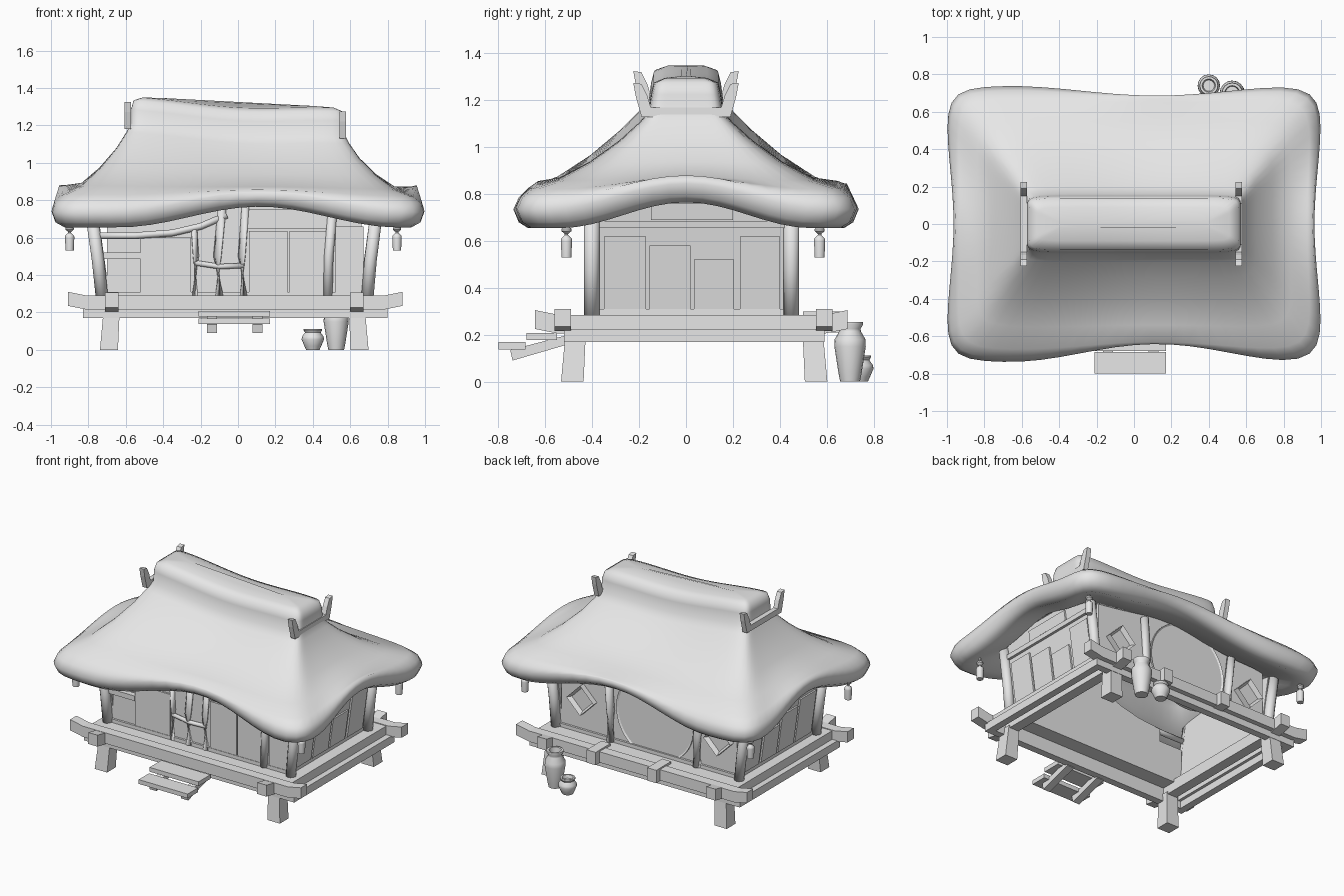
import bpy, bmesh, math
from mathutils import Vector, Matrix

cube = bpy.data.objects.get("Cube")
if cube:
    bpy.data.objects.remove(cube, do_unlink=True)

mat = bpy.data.materials.new("plain grey")
mat.use_nodes = True
grey = (0.8, 0.8, 0.8, 1)
mat.diffuse_color = grey
mat.node_tree.nodes["Principled BSDF"].inputs["Base Color"].default_value = grey


def finish(name, bm, smooth=False, lean=0):
    """Turn a bmesh into an object; lean tips it outward along x."""
    for v in bm.verts:
        v.co.x += lean * 0.14 * (v.co.z - 0.3)
    bmesh.ops.recalc_face_normals(bm, faces=bm.faces)
    me = bpy.data.meshes.new(name)
    bm.to_mesh(me)
    bm.free()
    me.materials.append(mat)
    for p in me.polygons:
        p.use_smooth = smooth
    ob = bpy.data.objects.new(name, me)
    bpy.context.collection.objects.link(ob)
    return ob


def box(name, x, y, z, lean=0):
    bm = bmesh.new()
    bmesh.ops.create_cube(bm, size=1)
    for v in bm.verts:
        v.co = [r[0] if c < 0 else r[1] for c, r in zip(v.co, (x, y, z))]
    return finish(name, bm, lean=lean)


def prism(name, pts, axis, a, b):
    """Extrude a profile along x or y; the profile is (other axis, z)."""
    bm = bmesh.new()
    place = (lambda p: (a, p[0], p[1])) if axis == "x" else (lambda p: (p[0], a, p[1]))
    f = bm.faces.new([bm.verts.new(place(p)) for p in pts])
    new = bmesh.ops.extrude_face_region(bm, geom=[f])["geom"]
    step = Vector((b - a, 0, 0) if axis == "x" else (0, b - a, 0))
    bmesh.ops.translate(bm, vec=step, verts=[v for v in new if isinstance(v, bmesh.types.BMVert)])
    return finish(name, bm)


def loft(name, rings, smooth=True):
    bm = bmesh.new()
    loops = [[bm.verts.new(p) for p in r] for r in rings]
    n = len(loops[0])
    for a, b in zip(loops, loops[1:]):
        for i in range(n):
            bm.faces.new((a[i], a[(i + 1) % n], b[(i + 1) % n], b[i]))
    bm.faces.new(loops[0])
    bm.faces.new(loops[-1])
    return finish(name, bm, smooth)


def lathe(name, x, y, profile, n=16):
    turn = [2 * math.pi * i / n for i in range(n)]
    ob = loft(name, [[(x + r * math.cos(t), y + r * math.sin(t), z) for t in turn] for r, z in profile])
    bpy.context.view_layer.objects.active = ob
    ob.select_set(True)
    bpy.ops.object.shade_smooth_by_angle(angle=math.radians(40))
    ob.select_set(False)


def pole(name, path, r):
    """Round timber following a path."""
    rings = []
    for i, p in enumerate(path):
        d = Vector(path[min(i + 1, len(path) - 1)]) - Vector(path[max(i - 1, 0)])
        q = d.to_track_quat("Z", "Y")
        rings.append([Vector(p) + q @ Vector((r * math.cos(t), r * math.sin(t), 0))
                      for t in [math.pi * k / 6 for k in range(12)]])
    return loft(name, rings)


def framed_plate(name, x, y, z, r, sides, border, depth, out):
    """Flat polygon on the back wall with a raised rim."""
    bm = bmesh.new()
    bmesh.ops.create_cone(bm, cap_ends=True, segments=sides, radius1=r, radius2=r, depth=out)
    bmesh.ops.rotate(bm, matrix=Matrix.Rotation(-math.pi / 2, 3, "X"), verts=bm.verts)
    bmesh.ops.translate(bm, vec=(x, y, z), verts=bm.verts)
    bm.normal_update()
    face = max(bm.faces, key=lambda f: f.normal.y)
    bmesh.ops.inset_region(bm, faces=[face], thickness=border)
    bmesh.ops.translate(bm, vec=(0, -depth, 0), verts=face.verts)
    return finish(name, bm)


# Thatched roof: stacked rounded rectangles from the inside, round the eave, up to the ridge
def swell(u):
    return 0.5 + 0.5 * math.cos(math.pi * min(1, abs(u) / 0.8))


def roof_ring(hx, hy, z, lift, steps=20):
    pts = []
    front_lift = 0.65 if z > 0.75 else 1
    for side in range(4):
        for k in range(steps):
            s = 2 * k / steps - 1
            u, v = [(s, -1), (1, s), (-s, 1), (-1, -s)][side]
            rounding = (abs(u) ** 11 + abs(v) ** 11) ** (1 / 11)
            cu, cv = swell(u - 0.12), swell(v)
            u, v = u / rounding, v / rounding
            pinch = lift / 0.11
            x = hx * u * (1 - 0.035 * pinch * cv)
            y = hy * v * (1 - (0.13 if v < 0 else 0.07) * pinch * cu)
            tilt = max(0, min(1, (z - 0.8) / 0.3))
            x0 = x / 0.57
            shift = 0.015 * min(1, x0 * x0) - 0.03 * x0 - 0.015 * swell(x0)
            pts.append((x, y, z + lift * (front_lift * cu + cv) + tilt * shift))
    return pts


roof_shape = [
    (.50, .10, 1.04, 0), (.70, .40, .82, .03), (.76, .45, .73, .08), (.87, .61, .68, .10),
    (.935, .675, .655, .11), (.98, .715, .68, .11), (1.0, .738, .735, .11), (.985, .715, .785, .095),
    (.94, .67, .825, .05), (.84, .55, .865, .015), (.74, .41, .945, .005), (.65, .285, 1.04, 0),
    (.595, .20, 1.12, 0), (.572, .16, 1.165, 0), (.572, .15, 1.24, 0), (.558, .138, 1.29, 0),
    (.51, .09, 1.31, 0), (.40, .02, 1.318, 0)]
loft("thatched_roof", [roof_ring(*r) for r in roof_shape])

# Forked ornaments at the ridge ends
for side, x, dz in (("left", .56, 0), ("right", -.59, .05)):
    half = [(.15, 1.17), (.165, 1.22), (.19, 1.27), (.225, 1.275), (.215, 1.22), (.19, 1.13)]
    fork = half + [(-y, z) for y, z in reversed(half)]
    prism("ridge_fork_" + side, [(y, z + dz) for y, z in fork], "x", x - .017, x + .017)


# Raised platform: rim beams below a thin ring of boards, open in the middle
def frame(name, x, y, hole_x, hole_y, z):
    box(name + "_front", x, (y[0], hole_y[0]), z)
    box(name + "_back", x, (hole_y[1], y[1]), z)
    box(name + "_right", (x[0], hole_x[0]), hole_y, z)
    box(name + "_left", (hole_x[1], x[1]), hole_y, z)


inner_x, inner_y = (-.68, .64), (-.365, .415)
frame("rim_beam", (-.83, .80), (-.52, .59), (-.78, .75), (-.47, .54), (.17, .225))
frame("deck_boards", (-.79, .76), (-.50, .56), inner_x, inner_y, (.265, .285))
frame("deck_edge", (-.79, .76), (-.50, .56), (-.76, .73), (-.47, .53), (.22, .267))
frame("sill", (-.72, .68), (-.40, .45), inner_x, inner_y, (.285, .31))


def upturned(a, b, z0, z1):
    return [(a, z0 + .02), (a + .10, z0), (b - .10, z0), (b, z0 + .02),
            (b, z1 + .02), (b - .10, z1), (a + .10, z1), (a, z1 + .02)]


for side, y in (("front", -.525), ("back", .59)):
    prism("long_beam_" + side, upturned(-.91, .88, .215, .29), "y", y - .035, y + .035)
for side, x in (("right", -.675), ("left", .635)):
    prism("cross_beam_" + side, upturned(-.645, .69, .205, .285), "x", x - .036, x + .036)
for i, x in enumerate((-.20, .27)):
    box("back_joist_%d" % i, (x - .035, x + .035), (.50, .665), (.21, .30))

# Splayed legs
for sx, x in ((-1, -.675), (1, .635)):
    for sy, y in ((-1, -.47), (1, .54)):
        rings = []
        for z, w, o in ((0, .048, .015), (.22, .043, 0)):
            rings.append([(x + sx * o + a * w, y + sy * o + b * w, z)
                          for a, b in ((-1, -1), (1, -1), (1, 1), (-1, 1))])
        loft("leg", rings, smooth=False)

# Entrance steps
box("lower_step", (-.21, .17), (-.80, -.685), (.138, .168))
box("upper_step", (-.21, .17), (-.68, -.55), (.178, .208))
for x in (-.14, .105):
    prism("step_stringer", [(-.74, .09), (-.75, .135), (-.52, .195), (-.50, .16)], "x", x - .027, x + .027)

# Walls; the front one ends at the curved lintel, with a window opening beside the door
box("front_wall", (-.10, .66), (-.385, -.365), (.29, .82))
prism("front_wall_by_door", [(-.52, .29), (-.10, .29), (-.10, .70), (-.20, .66), (-.35, .625), (-.52, .61)],
      "y", -.385, -.365)
box("front_wall_under_window", (-.70, -.52), (-.385, -.365), (.29, .52))
box("back_wall", (-.70, .66), (.415, .435), (.29, .82))
for name, sx, x in (("right", -1, -.70), ("left", 1, .66)):
    box("side_wall_" + name, (x - .012, x + .012), (-.385, .435), (.29, .80), sx)
    # Side boards of uneven height, and the lintel
    face = sorted((x, x + sx * .024))
    for y0, y1, top in ((-.35, -.17, .62), (-.155, .02, .58), (.035, .205, .52), (.23, .40, .62)):
        box("side_board_" + name, face, (y0, y1), (.31, top), sx)
    box("side_lintel_" + name, sorted((x, x + sx * .03)), (-.37, .42), (.655, .685), sx)
    box("side_top_board_" + name, face, (-.15, .20), (.69, .76), sx)
    # Corner posts
    for y in (-.402, .45):
        b, t = (-.728, -.785) if sx < 0 else (.692, .742)
        pole("corner_post_" + name, [(b, y, .285), ((b + t) / 2 - sx * .008, y, .48), (t, y, .74)], .033)

# Front boards, posts and rails
for x0, x1, z0, z1 in ((-.52, -.46, .31, .61), (-.46, -.25, .31, .60), (.06, .265, .31, .635),
                       (.275, .47, .31, .635), (.52, .67, .31, .66), (.05, .48, .645, .75)):
    box("front_board", (x0, x1), (-.397, -.38), (z0, z1))
box("window_rail", (-.72, -.52), (-.405, -.38), (.485, .52))
fy = -.395
for name, path, r in (
        ("curved_lintel", [(-.76, fy, .61), (-.55, fy, .61), (-.35, fy, .625), (-.2, fy, .66), (-.06, fy, .72)], .018),
        ("door_post", [(-.23, fy, .29), (-.225, fy, .5), (-.235, fy, .65)], .016),
        ("door_post", [(-.10, fy, .29), (-.11, fy, .5), (-.085, fy, .76)], .022),
        ("door_post", [(.03, fy, .29), (.02, fy, .5), (.04, fy, .77)], .02),
        ("door_rail", [(-.23, fy, .465), (-.1, fy, .445), (.03, fy, .45)], .014),
        ("front_post", [(.48, fy, .29), (.485, fy, .5), (.505, fy, .74)], .025)):
    pole(name, path, r)

# Back wall: round moon window, slanted posts and diamond windows
framed_plate("moon_window", -.07, .436, .54, .30, 48, .012, .008, .02)
for b, t in ((.27, .29), (-.40, -.43)):
    pole("back_post", [(b, .45, .29), (b, .45, .5), (t, .45, .76)], .027)
for x in (.49, -.57):
    framed_plate("diamond_window", x, .45, .52, .105, 4, .022, .03, .05)

# Hanging lanterns under the eave corners
for x in (-.90, .85):
    for y in (-.51, .57):
        lathe("lantern", x, y, [(.022, .53), (.025, .60), (.024, .61), (.008, .625), (.008, .63), (.022, .642),
                                (.022, .652), (.007, .665), (.004, .74)], 10)

# Water jars behind the house
lathe("tall_jar", .525, .70, [(.042, 0), (.05, .04), (.067, .15), (.066, .18), (.046, .215), (.045, .225),
                              (.056, .245), (.054, .255), (.04, .255), (.036, .22)])
lathe("small_jar", .40, .74, [(.036, 0), (.045, .02), (.06, .055), (.058, .07), (.042, .092), (.05, .105),
                              (.048, .112), (.036, .112), (.03, .09)])
